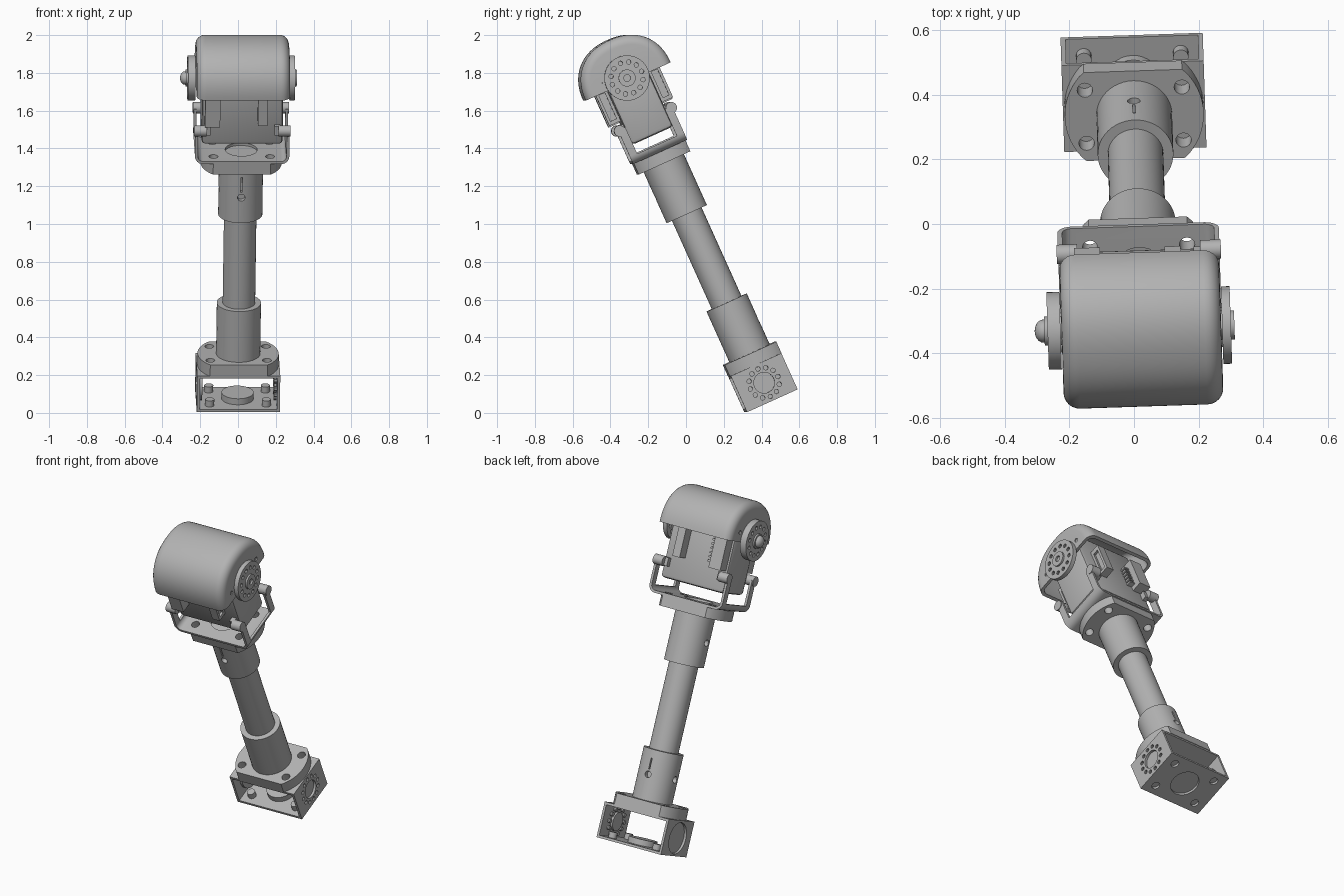
import bpy, bmesh
from math import cos, sin, pi, radians
from mathutils import Matrix

cube = bpy.data.objects.get("Cube")
if cube:
    bpy.data.objects.remove(cube, do_unlink=True)

grey = bpy.data.materials.new("plain grey")
grey.use_nodes = True
COLOUR = (0.45, 0.45, 0.45, 1)
grey.diffuse_color = COLOUR
grey.node_tree.nodes["Principled BSDF"].inputs["Base Color"].default_value = COLOUR

# The arm is built upright along local z, then leaned forward as a whole
LEAN = (Matrix.Translation((-0.003, 0.45, 0.064))
        @ Matrix.Rotation(radians(1.9), 4, 'Z') @ Matrix.Rotation(radians(24.3), 4, 'X'))


def circle(r, u=0, v=0, n=32):
    return [(u + r * cos(2 * pi * i / n), v + r * sin(2 * pi * i / n)) for i in range(n)]


def prism(bm, pts, axis, lo, hi):
    """Extrude a 2D outline along an axis."""
    place = {'x': lambda u, v, w: (w, u, v), 'y': lambda u, v, w: (u, w, v),
             'z': lambda u, v, w: (u, v, w)}[axis]
    a = [bm.verts.new(place(u, v, lo)) for u, v in pts]
    b = [bm.verts.new(place(u, v, hi)) for u, v in pts]
    n = len(pts)
    faces = [bm.faces.new(a), bm.faces.new(b[::-1])]
    faces += [bm.faces.new((a[i], b[i], b[(i + 1) % n], a[(i + 1) % n])) for i in range(n)]
    bmesh.ops.recalc_face_normals(bm, faces=faces)
    return faces


def box(bm, x0, x1, y0, y1, z0, z1):
    return prism(bm, [(x0, y0), (x1, y0), (x1, y1), (x0, y1)], 'z', z0, z1)


def to_object(name, bm):
    me = bpy.data.meshes.new(name)
    bm.to_mesh(me)
    bm.free()
    ob = bpy.data.objects.new(name, me)
    bpy.context.collection.objects.link(ob)
    ob.matrix_world = LEAN
    return ob


def part(name, bm, cut=None, bevel=0):
    ob = to_object(name, bm)
    ob.data.materials.append(grey)
    bpy.ops.object.select_all(action='DESELECT')
    bpy.context.view_layer.objects.active = ob
    ob.select_set(True)
    if bevel:
        m = ob.modifiers.new("bevel", 'BEVEL')
        m.width, m.segments = bevel, 2
        bpy.ops.object.modifier_apply(modifier="bevel")
    if cut:
        cutter = to_object(name + "_cutter", cut)
        cutter.hide_render = True
        bpy.context.view_layer.update()
        m = ob.modifiers.new("cut", 'BOOLEAN')
        m.operation, m.solver, m.object = 'DIFFERENCE', 'EXACT', cutter
        bpy.ops.object.modifier_apply(modifier="cut")
        bpy.data.objects.remove(cutter, do_unlink=True)
    bpy.ops.object.shade_smooth_by_angle(angle=radians(35))
    return ob


def four_holes(bm, lo, hi):
    for x in (-0.15, 0.15):
        for y in (-0.09, 0.09):
            prism(bm, circle(0.024, x, y, 16), 'z', lo, hi)


def ring_holes(bm, r, centre, size, lo, hi):
    for u, v in circle(r, 0, centre, 12):
        prism(bm, circle(size, u, v, 10), 'x', lo, hi)


# Base bracket: square tube open front and back
bm, cut = bmesh.new(), bmesh.new()
box(bm, -0.22, 0.22, -0.147, 0.147, 0, 0.21)
box(cut, -0.205, 0.205, -0.3, 0.3, 0.015, 0.195)
prism(cut, circle(0.085), 'z', -0.05, 0.05)
four_holes(cut, -0.05, 0.05)
prism(cut, circle(0.093, 0, 0.105), 'x', -0.3, -0.19)
prism(cut, circle(0.055, 0, 0.105), 'x', 0.19, 0.3)
ring_holes(cut, 0.08, 0.105, 0.012, 0.19, 0.3)
part("base_bracket", bm, cut)

# Flanges: discs with flattened front and back, and four screw holes
for name, lo, hi in (("lower_flange", 0.21, 0.276), ("upper_flange", 1.382, 1.445)):
    bm, cut = bmesh.new(), bmesh.new()
    prism(bm, [(x, max(-0.15, min(0.15, y))) for x, y in circle(0.215, n=64)], 'z', lo, hi)
    four_holes(cut, lo - 0.05, hi + 0.05)
    part(name, bm, cut)

# Collars with a clamp slit and screw holes
for name, lo, hi, side, hole, slit in (("lower_collar", 0.27, 0.571, 1, 0.425, 0.52),
                                       ("upper_collar", 1.085, 1.39, -1, 1.232, 1.35)):
    bm, cut = bmesh.new(), bmesh.new()
    prism(bm, circle(0.117, n=48), 'z', lo, hi)
    y0, y1 = sorted((side * 0.09, side * 0.2))
    prism(cut, circle(0.02, 0, hole, 16), 'y', y0, y1)
    prism(cut, circle(0.02, 0, hole, 16), 'x', -0.2, -0.09)
    box(cut, -0.004, 0.004, y0, y1, hole + 0.03, slit)
    part(name, bm, cut)

# Tube
bm = bmesh.new()
prism(bm, circle(0.086, n=48), 'z', 0.5, 1.2)
part("arm_tube", bm)


# Fork bracket: U profile with windows that leave four legs
def u_line(half, floor, r):
    arc = [(half - r + r * sin(a * pi / 12), floor + r - r * cos(a * pi / 12)) for a in range(7)]
    right = arc + [(half, 1.64)]
    return [(-x, z) for x, z in reversed(right)] + right


bm, cut = bmesh.new(), bmesh.new()
prism(bm, u_line(0.25, 1.445, 0.045) + u_line(0.235, 1.46, 0.03)[::-1], 'y', -0.157, 0.157)
box(cut, -0.4, 0.4, -0.115, 0.115, 1.487, 1.8)
prism(cut, circle(0.085), 'z', 1.4, 1.48)
four_holes(cut, 1.4, 1.48)
part("fork_bracket", bm, cut)

# Knobs and ears that hold the fork to the motor
bm = bmesh.new()
for sx in (-1, 1):
    for sy in (-1, 1):
        x0, x1 = sorted((sx * 0.19, sx * 0.254))
        prism(bm, circle(0.03, sy * 0.15, 1.635, 20), 'x', x0, x1)
        x0, x1 = sorted((sx * 0.17, sx * 0.2))
        y0, y1 = sorted((sy * 0.1, sy * 0.15))
        box(bm, x0, x1, y0, y1, 1.61, 1.66)
part("fork_knobs", bm)

# Motor body
bm = bmesh.new()
box(bm, -0.215, 0.215, -0.12, 0.12, 1.54, 2.02)
part("motor_body", bm, bevel=0.02)

# Connectors, pins and clips on front and back of the motor
bm, cut = bmesh.new(), bmesh.new()
for sy in (-1, 1):
    y0, y1 = sorted((sy * 0.115, sy * 0.185))
    box(bm, -0.2, -0.12, y0, y1, 1.67, 1.88)
    box(bm, 0.08, 0.13, y0, y1, 1.68, 1.88)
    y0, y1 = sorted((sy * 0.135, sy * 0.17))
    box(cut, 0.115, 0.2, y0, y1, 1.7, 1.85)
    y0, y1 = sorted((sy * 0.115, sy * 0.15))
    for i in range(6):
        box(bm, -0.125, -0.085, y0, y1, 1.7 + 0.025 * i, 1.712 + 0.025 * i)
part("motor_connectors", bm, cut)


# Head cover: hollow dome with rounded ends
def dome(half_x, half_y, top, bottom, radius):
    b = bmesh.new()
    pts = []
    for i in range(49):
        c, s = cos(pi * i / 48), sin(pi * i / 48)
        pts.append((half_y * (1 if c > 0 else -1) * abs(c) ** 0.9,
                    1.855 + (top - 1.855) * abs(s) ** 0.9))
    if bottom < 1.855:
        pts = [(half_y, bottom)] + pts + [(-half_y, bottom)]
    prism(b, pts, 'x', -half_x, half_x)
    low = min(v.co.z for v in b.verts) + 1e-4
    rim = [e for e in b.edges if abs(e.verts[0].co.x - e.verts[1].co.x) < 1e-5
           and max(v.co.z for v in e.verts) > low]
    bmesh.ops.bevel(b, geom=rim, offset=radius, segments=6, profile=0.5, affect='EDGES')
    return b


cut = dome(0.228, 0.228, 2.076, 1.75, 0.035)
for x in (-0.3, 0.24):
    for y in (-0.14, 0.14):
        prism(cut, circle(0.012, y, 1.91, 12), 'x', x, x + 0.06)
part("head_cover", dome(0.247, 0.247, 2.095, 1.855, 0.05), cut)

# Pivot discs with a ring of holes
for name, lo, hi in (("right_pivot_disc", -0.29, -0.25), ("left_pivot_disc", 0.25, 0.277)):
    bm, cut = bmesh.new(), bmesh.new()
    prism(bm, circle(0.12, 0, 1.875, 48), 'x', lo, hi)
    ring_holes(cut, 0.085, 1.875, 0.012, lo - 0.05, hi + 0.05)
    part(name, bm, cut)

# Pivot shaft, hollow boss and screw head
bm, cut = bmesh.new(), bmesh.new()
prism(bm, circle(0.045, 0, 1.875), 'x', -0.3, 0.288)
prism(cut, circle(0.018, 0, 1.875, 16), 'x', 0.27, 0.4)
part("pivot_shaft", bm, cut)
bm = bmesh.new()
bmesh.ops.create_uvsphere(bm, u_segments=20, v_segments=12, radius=0.036,
                          matrix=Matrix.Translation((-0.303, 0, 1.875))
                          @ Matrix.Diagonal((0.75, 1, 1, 1)))
part("pivot_screw", bm)
